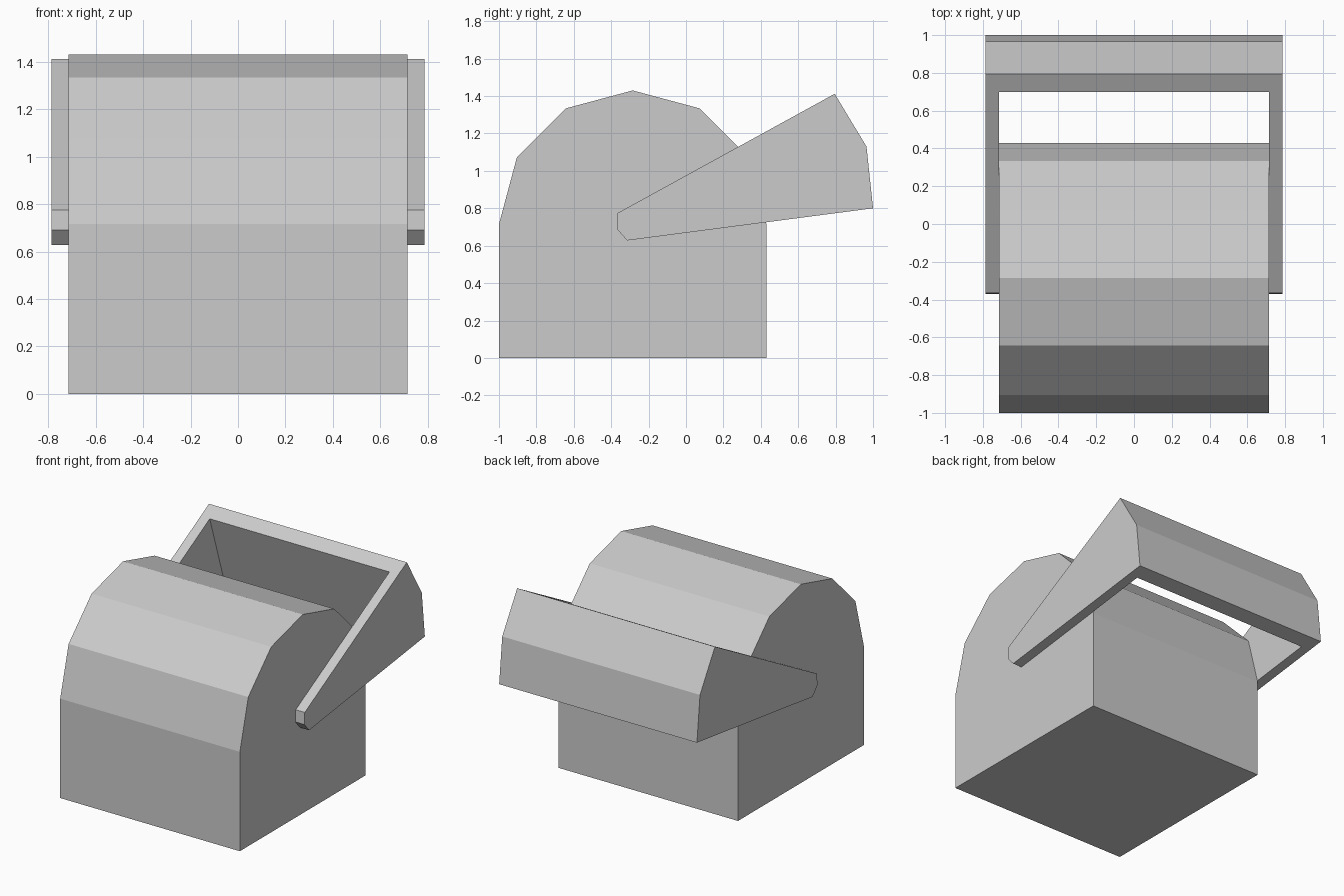
import bpy
import bmesh
from math import cos, sin, radians

if "Cube" in bpy.data.objects:
    bpy.data.objects.remove(bpy.data.objects["Cube"])


def prism(name, profile, half_width):
    """Extrude a (y, z) outline symmetrically along x."""
    bm = bmesh.new()
    face = bm.faces.new([bm.verts.new((-half_width, y, z)) for y, z in profile])
    ext = bmesh.ops.extrude_face_region(bm, geom=[face])
    moved = [v for v in ext["geom"] if isinstance(v, bmesh.types.BMVert)]
    bmesh.ops.translate(bm, verts=moved, vec=(2 * half_width, 0, 0))
    # close the starting end if the extrusion removed it
    if not face.is_valid:
        bm.faces.new([v for v in bm.verts if v.co.x < 0])
    bmesh.ops.recalc_face_normals(bm, faces=bm.faces)
    mesh = bpy.data.meshes.new(name)
    bm.to_mesh(mesh)
    bm.free()
    obj = bpy.data.objects.new(name, mesh)
    bpy.context.collection.objects.link(obj)
    return obj


# Body: square block with a six-segment arched top
R, CY = 0.715, -0.285
arch = [(CY + R * cos(radians(a)), R + R * sin(radians(a))) for a in range(0, 181, 30)]
prism("arched_body", [(CY - R, 0), (CY + R, 0)] + arch, R)

# Raised hood: wedge-shaped arms joined by a back panel
hood = prism("raised_hood", [(-0.365, 0.775), (-0.37, 0.69), (-0.315, 0.628),
                             (1.0, 0.80), (0.965, 1.13), (0.795, 1.412)], 0.787)

# Cutter opens the hood between the arms
cutter = prism("hood_cutter", [(-0.7, 0.3), (1.04, 0.305),
                               (0.645, 1.53), (-0.7, 1.53)], R)
cutter.hide_render = True
cutter.hide_set(True)
cut = hood.modifiers.new("opening", 'BOOLEAN')
cut.operation = 'DIFFERENCE'
cut.solver = 'EXACT'
cut.object = cutter
